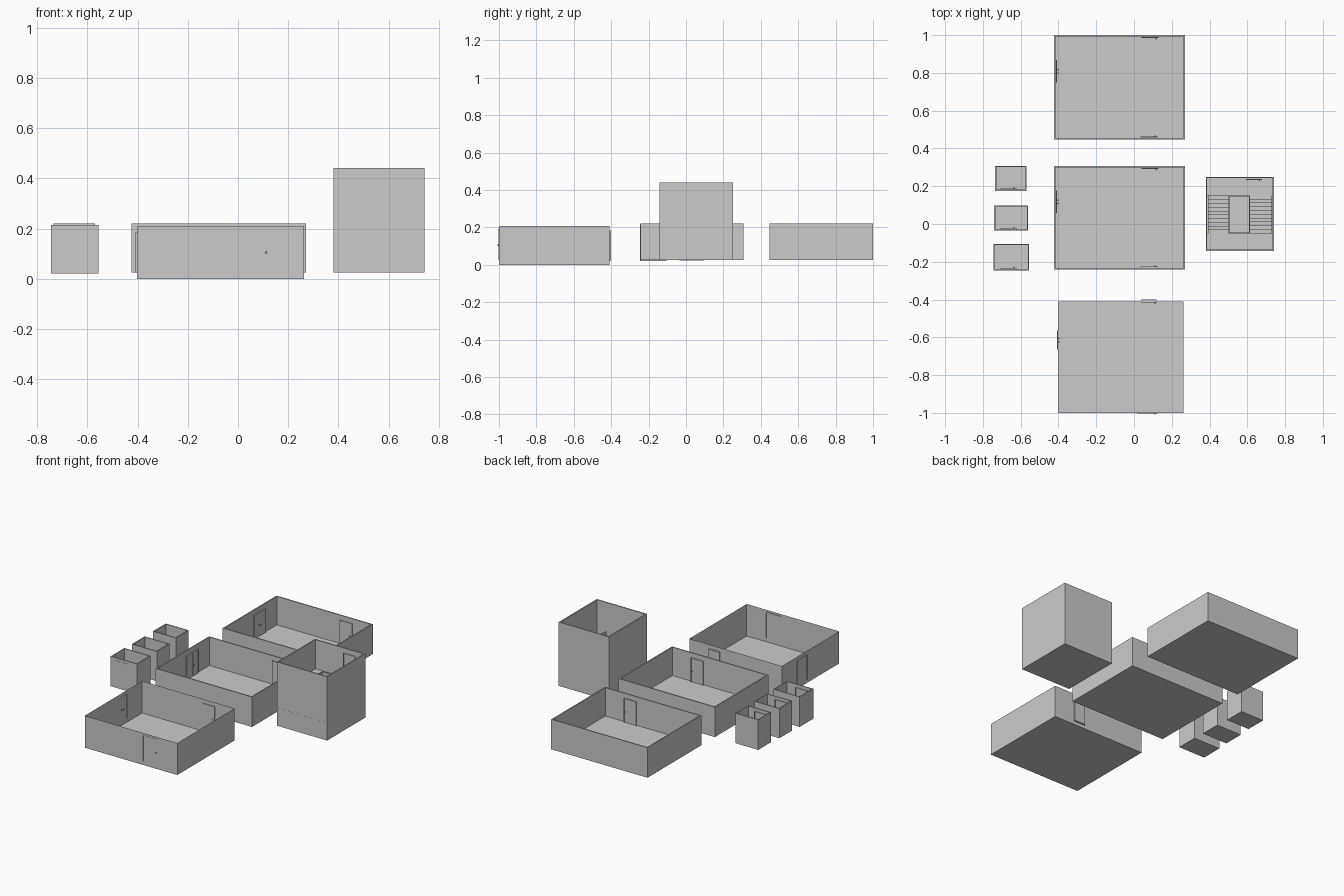
import bpy, bmesh
from mathutils import Vector, Matrix

if "Cube" in bpy.data.objects:
    bpy.data.objects.remove(bpy.data.objects["Cube"])


def finish(name, bm):
    me = bpy.data.meshes.new(name)
    bm.to_mesh(me)
    bm.free()
    ob = bpy.data.objects.new(name, me)
    bpy.context.collection.objects.link(ob)
    return ob


def add_box(bm, lo, hi):
    lo, hi = Vector(lo), Vector(hi)
    m = Matrix.Translation((lo + hi) / 2) @ Matrix.Diagonal((*(hi - lo), 1))
    return bmesh.ops.create_cube(bm, size=1, matrix=m)['verts']


def room(name, lo, hi, wall, floor):
    """Open-topped room; wall = 0 gives a single-surface shell."""
    bm = bmesh.new()
    add_box(bm, lo, hi)
    top = max(bm.faces, key=lambda f: f.calc_center_median().z)
    if wall == 0:
        bmesh.ops.delete(bm, geom=[top], context='FACES_ONLY')
    else:
        bmesh.ops.inset_region(bm, faces=[top], thickness=wall)
        inner = bmesh.ops.extrude_discrete_faces(bm, faces=[top])['faces'][0]
        for v in inner.verts:
            v.co.z = floor
    return finish(name, bm)


def door(name, x, y, z, w, h, axis, side, leaves=1):
    """Door centred on (x, y), base at z. axis = wall direction,
    side = +1/-1 direction in which the knob points."""
    bm = bmesh.new()
    hw, t, b = w / 2, 0.003, 0.004
    # frame: two jambs and a head
    add_box(bm, (-hw, -t, 0), (-hw + b, t, h))
    add_box(bm, (hw - b, -t, 0), (hw, t, h))
    add_box(bm, (-hw + b, -t, h - b), (hw - b, t, h))
    lw = (w - 2 * b) / leaves
    for i in range(leaves):
        x0 = -hw + b + i * lw
        add_box(bm, (x0 + 0.001, -0.002, 0.001), (x0 + lw - 0.001, 0.002, h - b))
        kx = x0 + (lw - 0.009 if i == 0 else 0.009)
        m = Matrix.Translation((kx, side * 0.006, h * 0.47))
        bmesh.ops.create_uvsphere(bm, u_segments=10, v_segments=6, radius=0.004, matrix=m)
    rot = Matrix.Rotation(-1.5707963, 4, 'Z') if axis == 'y' else Matrix()
    bmesh.ops.transform(bm, matrix=Matrix.Translation((x, y, z)) @ rot, verts=bm.verts)
    return finish(name, bm)


# large rooms
room("back_room", (-0.423, 0.447, 0.025), (0.27, 1.0, 0.22), 0.011, 0.035)
room("middle_room", (-0.423, -0.242, 0.025), (0.27, 0.307, 0.22), 0.011, 0.035)
room("front_room", (-0.403, -1.0, 0.0), (0.263, -0.41, 0.208), 0, 0)

# doors of the large rooms
for label, y0, y1 in (("back", 0.46, 0.987), ("middle", -0.229, 0.294)):
    door(label + "_room_front_door", 0.08, y0, 0.035, 0.09, 0.155, 'x', 1)
    door(label + "_room_back_door", 0.085, y1, 0.035, 0.09, 0.155, 'x', -1)
    door(label + "_room_side_door", -0.41, (y0 + y1) / 2 + 0.085, 0.035, 0.12, 0.155,
         'y', 1, 2)
door("front_room_entry_door", 0.07, -0.999, 0.025, 0.11, 0.17, 'x', -1)
door("front_room_back_door", 0.08, -0.412, 0.022, 0.085, 0.16, 'x', -1)
door("front_room_side_door", -0.405, -0.615, 0.025, 0.10, 0.16, 'y', 1, 2)
bm = bmesh.new()
add_box(bm, (0.04, -0.41, 0.022), (0.12, -0.4, 0.182))
finish("front_room_back_door_frame", bm)

# three small closets
closets = ((-0.745, -0.555, -0.245, -0.105, 0.02, 0.215),
           (-0.74, -0.56, -0.035, 0.097, 0.022, 0.215),
           (-0.735, -0.57, 0.175, 0.307, 0.025, 0.22))
for i, (x0, x1, y0, y1, z0, z1) in enumerate(closets):
    room("closet_%d" % i, (x0, y0, z0), (x1, y1, z1), 0.009, z0 + 0.01)
    door("closet_door_inside_%d" % i, -0.665, y0 + 0.01, z0 + 0.01, 0.085, 0.165, 'x', 1)
door("closet_outer_door", -0.665, -0.2435, 0.027, 0.09, 0.17, 'x', 1)

# stairwell tower
room("stair_tower", (0.38, -0.143, 0.025), (0.742, 0.25, 0.44), 0.011, 0.035)
door("tower_lower_door", 0.635, 0.236, 0.035, 0.085, 0.16, 'x', -1)
door("tower_upper_door", 0.635, 0.236, 0.25, 0.085, 0.16, 'x', -1)

# two flights of stairs
rise, steps, y_lo, y_hi = 0.0107, 10, -0.05, 0.15
run = (y_hi - y_lo) / steps


def flight(name, x0, x1, z, up_to_back):
    bm = bmesh.new()
    for i in range(steps):
        ya = y_lo + i * run if up_to_back else y_hi - (i + 1) * run
        top = z + (i + 1) * rise
        add_box(bm, (x0, ya, max(0.034, top - 0.022)), (x1, ya + run, top))
    finish(name, bm)


flight("lower_stairs", 0.391, 0.50, 0.035, False)
flight("upper_stairs", 0.615, 0.731, 0.142, True)

# landings
bm = bmesh.new()
add_box(bm, (0.385, -0.1435, 0.13), (0.735, y_lo, 0.142))
finish("half_landing", bm)
bm = bmesh.new()
add_box(bm, (0.385, y_hi, 0.238), (0.735, 0.245, 0.25))
finish("upper_landing", bm)

# railing walls around the well
bm = bmesh.new()
add_box(bm, (0.50, y_lo, 0.035), (0.506, y_hi, 0.30))
add_box(bm, (0.609, y_lo, 0.035), (0.615, y_hi, 0.30))
add_box(bm, (0.506, y_lo, 0.035), (0.609, y_lo + 0.005, 0.19))
add_box(bm, (0.506, y_hi - 0.005, 0.20), (0.609, y_hi, 0.30))
finish("well_railing", bm)
